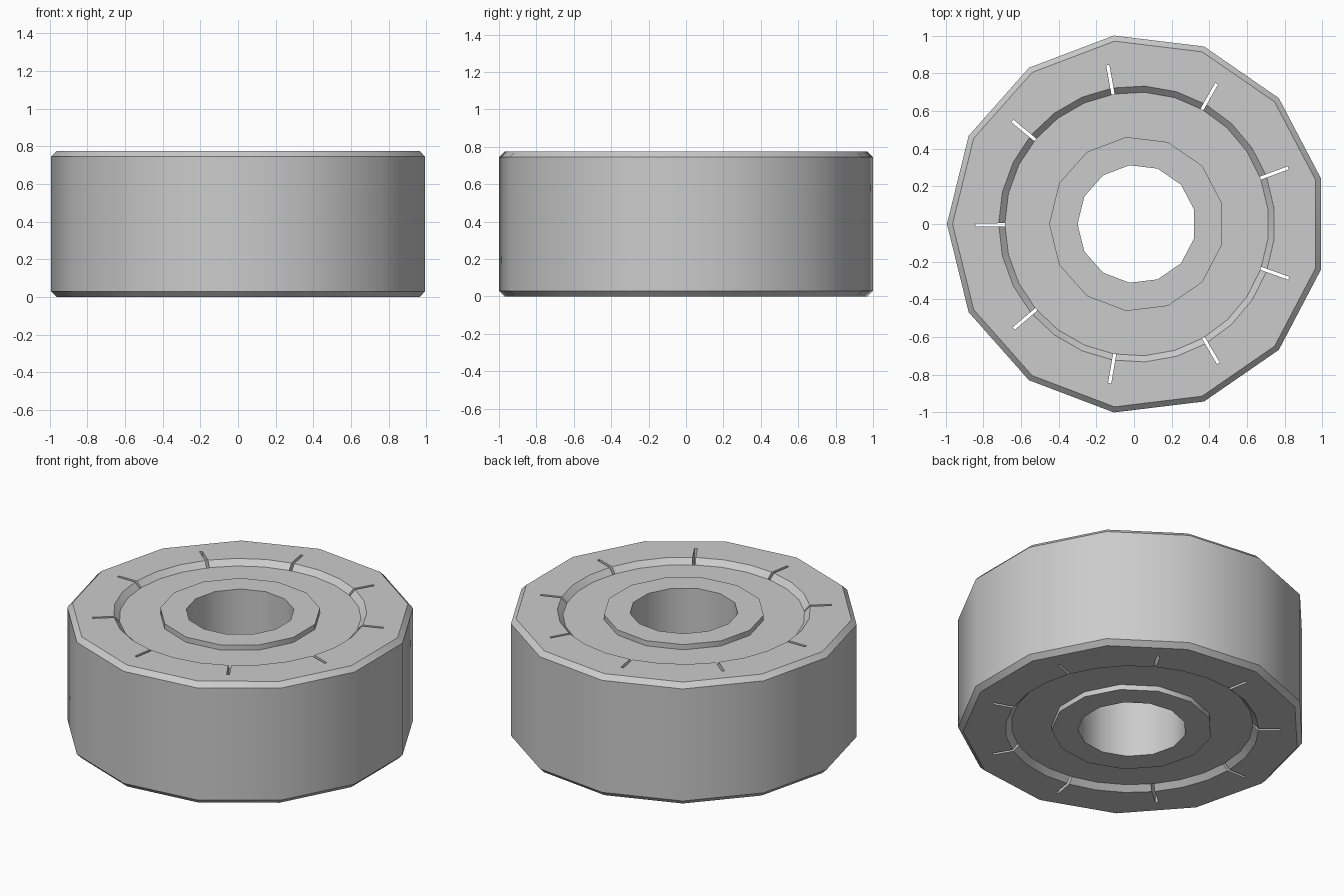
import bpy
import bmesh
from math import cos, sin, pi, radians
from mathutils import Matrix

CX = 0.0146        # axis offset that centres the odd-sided outline
HEIGHT = 0.775
CHAMFER = 0.03
RECESS = 0.033
SLOTS = 9

cube = bpy.data.objects.get("Cube")
if cube:
    bpy.data.objects.remove(cube, do_unlink=True)

grey = bpy.data.materials.new("light grey")
grey.use_nodes = True
colour = (0.6, 0.6, 0.6, 1)
grey.diffuse_color = colour
grey.node_tree.nodes["Principled BSDF"].inputs["Base Color"].default_value = colour


def make_object(name, bm):
    bmesh.ops.recalc_face_normals(bm, faces=bm.faces)
    mesh = bpy.data.meshes.new(name)
    bm.to_mesh(mesh)
    bm.free()
    mesh.materials.append(grey)
    obj = bpy.data.objects.new(name, mesh)
    bpy.context.collection.objects.link(obj)
    return obj


def turned(name, sides, profile):
    """Closed solid with polygon rings of (radius, z), first corner at -x."""
    bm = bmesh.new()
    rings = []
    for r, z in profile:
        angles = [pi + 2 * pi * i / sides for i in range(sides)]
        rings.append([bm.verts.new((CX + r * cos(a), r * sin(a), z)) for a in angles])
    for low, high in zip(rings, rings[1:]):
        for i in range(sides):
            j = (i + 1) % sides
            bm.faces.new((low[i], low[j], high[j], high[i]))
    bm.faces.new(rings[0][::-1])
    bm.faces.new(rings[-1])
    return make_object(name, bm)


def combine(target, tool, operation):
    tool.hide_render = True
    mod = target.modifiers.new(operation.lower(), "BOOLEAN")
    mod.operation = operation
    mod.solver = "EXACT"
    mod.object = tool
    bpy.context.view_layer.objects.active = target
    bpy.ops.object.modifier_apply(modifier=mod.name)
    bpy.data.objects.remove(tool, do_unlink=True)


# Outer body with chamfered rims
R = 1.0073
body = turned("roller_body", 13, [(R - CHAMFER, 0), (R, CHAMFER),
                                  (R, HEIGHT - CHAMFER), (R - CHAMFER, HEIGHT)])

# Dished recesses on both ends
over = 0.02
inner = 0.70
outer = inner + RECESS + over
combine(body, turned("top_recess", 27, [(inner, HEIGHT - RECESS), (outer, HEIGHT + over)]),
        "DIFFERENCE")
combine(body, turned("bottom_recess", 27, [(outer, -over), (inner, RECESS)]), "DIFFERENCE")

# Raised hub and the bore through it
combine(body, turned("hub", 13, [(0.465, 0), (0.465, HEIGHT)]), "UNION")
combine(body, turned("bore", 13, [(0.314, -0.1), (0.314, HEIGHT + 0.1)]), "DIFFERENCE")

# Thin radial slots through the full height
bm = bmesh.new()
start, end, width = 0.699, 0.857, 0.017
for k in range(SLOTS):
    turn = Matrix.Rotation(pi + 2 * pi * k / SLOTS + radians(0.35), 4, "Z")
    place = Matrix.Translation((CX, 0, HEIGHT / 2)) @ turn
    shift = Matrix.Translation(((start + end) / 2, 0, 0))
    size = Matrix.Diagonal((end - start, width, HEIGHT + 0.2, 1))
    bmesh.ops.create_cube(bm, size=1, matrix=place @ shift @ size)
combine(body, make_object("slots", bm), "DIFFERENCE")

# Smooth curved walls, sharp rims
bpy.ops.object.select_all(action="DESELECT")
body.select_set(True)
bpy.context.view_layer.objects.active = body
bpy.ops.object.shade_smooth_by_angle(angle=radians(30))
